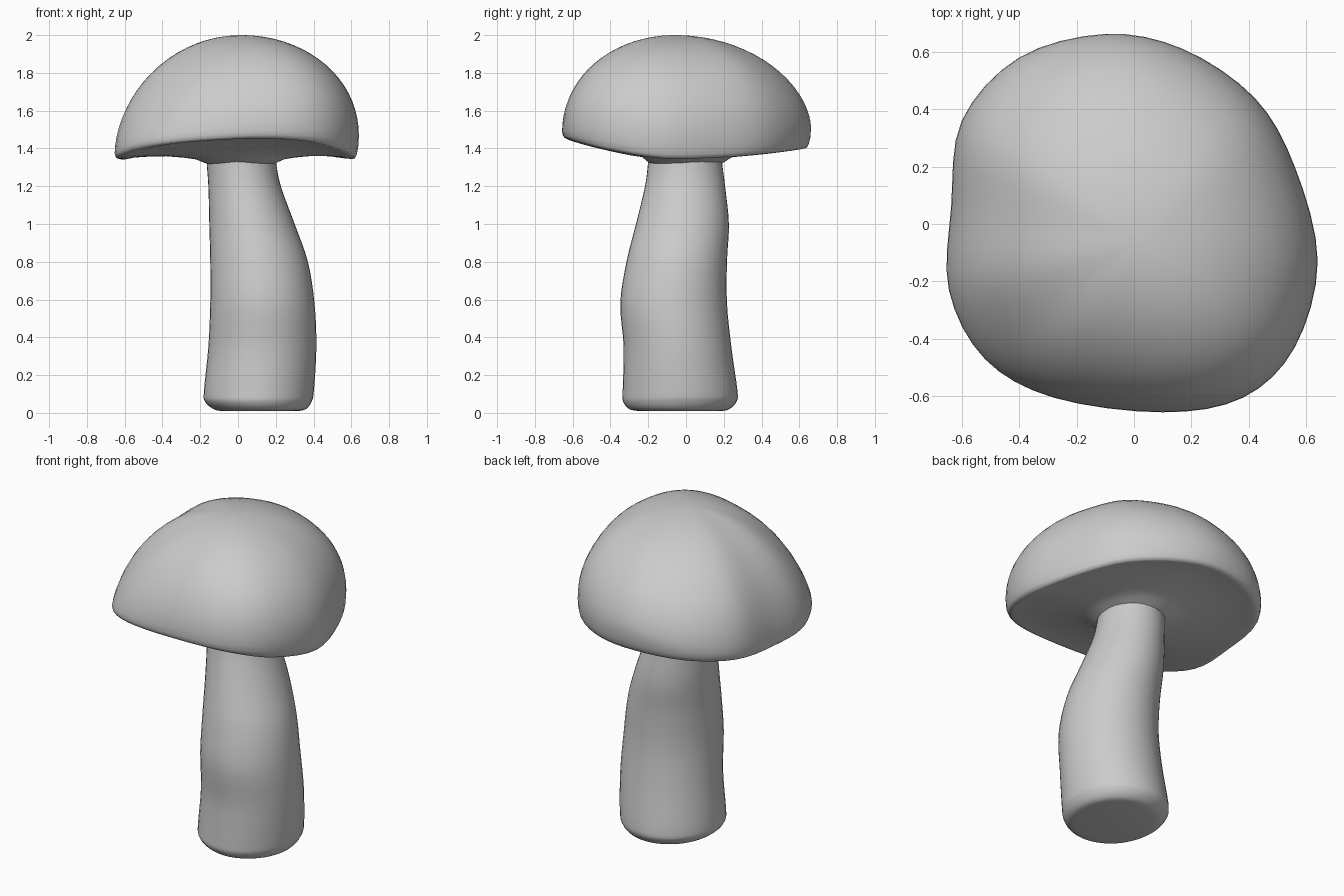
import bpy, math

if "Cube" in bpy.data.objects:
    bpy.data.objects.remove(bpy.data.objects["Cube"])


def catmull(a, b, c, d, t):
    return [0.5 * (2*q + (r-p)*t + (2*p-5*q+4*r-s)*t*t + (3*q-p-3*r+s)*t**3)
            for p, q, r, s in zip(a, b, c, d)]


def resample(rows, steps, closed):
    """Smooth spline through rows of numbers."""
    n, out = len(rows), []
    get = (lambda i: rows[i % n]) if closed else (lambda i: rows[max(0, min(n-1, i))])
    for i in range(n if closed else n - 1):
        for k in range(steps):
            out.append(catmull(get(i-1), get(i), get(i+1), get(i+2), k / steps))
    return out if closed else out + [rows[-1]]


def loft(name, rings):
    """Skin closed rings, listed bottom to top, with end caps."""
    n = len(rings[0])
    verts = [v for r in rings for v in r]
    faces = [(j*n+i, j*n+(i+1) % n, (j+1)*n+(i+1) % n, (j+1)*n+i)
             for j in range(len(rings)-1) for i in range(n)]
    faces.append(tuple(reversed(range(n))))
    faces.append(tuple(range(len(verts)-n, len(verts))))
    mesh = bpy.data.meshes.new(name)
    mesh.from_pydata(verts, [], faces)
    mesh.polygons.foreach_set("use_smooth", [True] * len(mesh.polygons))
    ob = bpy.data.objects.new(name, mesh)
    bpy.context.collection.objects.link(ob)
    return ob


# Stem: z, x min, x max, y min, y max
stem_rows = [
    (0.01, -0.09, 0.32, -0.25, 0.19), (0.02, -0.13, 0.36, -0.30, 0.23),
    (0.06, -0.175, 0.39, -0.333, 0.268), (0.12, -0.18, 0.402, -0.335, 0.272),
    (0.35, -0.157, 0.415, -0.33, 0.24), (0.58, -0.147, 0.405, -0.348, 0.217),
    (0.80, -0.147, 0.37, -0.315, 0.217), (1.00, -0.152, 0.30, -0.265, 0.227),
    (1.20, -0.157, 0.227, -0.217, 0.207), (1.34, -0.167, 0.20, -0.20, 0.19),
    (1.45, -0.17, 0.195, -0.195, 0.19)]
stem_rings = []
for z, x0, x1, y0, y1 in resample(stem_rows, 4, False):
    stem_rings.append([((x0+x1)/2 + (x1-x0)/2*math.cos(a), (y0+y1)/2 + (y1-y0)/2*math.sin(a), z)
                       for a in (2*math.pi*i/40 for i in range(40))])
loft("stem", stem_rings)

# Cap outline: x, y, lowest z of the rim, height of widest point above it, dome power
rim = [
    (0.64, -0.13, 1.345, 0.12, 0.48), (0.56, 0.20, 1.35, 0.12, 0.47),
    (0.42, 0.44, 1.37, 0.11, 0.47), (0.17, 0.61, 1.39, 0.11, 0.53),
    (-0.10, 0.662, 1.40, 0.11, 0.57), (-0.40, 0.58, 1.385, 0.07, 0.55),
    (-0.60, 0.36, 1.36, 0.05, 0.52), (-0.637, 0.06, 1.34, 0.03, 0.52),
    (-0.645, -0.23, 1.35, 0.03, 0.58), (-0.52, -0.47, 1.395, 0.03, 0.72),
    (-0.28, -0.605, 1.43, 0.03, 0.62), (0.10, -0.656, 1.45, 0.04, 0.50),
    (0.38, -0.605, 1.435, 0.06, 0.47), (0.56, -0.43, 1.39, 0.10, 0.47)]
rim = resample(rim, 4, True)
cap_rings = []


def add_ring(s, height, cy):
    cap_rings.append([(0.02 + (x-0.02)*s, cy + (y-cy)*s, height(lo, up, k))
                      for x, y, lo, up, k in rim])


# Underside from the stem out to the rim: scale, centre height, blend toward rim, lift
for s, base, f, lift in [(0.22, 1.31, 0, 0), (0.30, 1.325, 0, 0), (0.36, 1.342, 0.15, 0),
                         (0.45, 1.355, 0.3, 0), (0.60, 1.37, 0.5, 0.004),
                         (0.75, 1.375, 0.75, 0.008), (0.87, 1.375, 0.9, 0.008),
                         (0.93, 1.37, 1, 0.003), (0.965, 1.37, 1, 0.003)]:
    add_ring(s, lambda lo, up, k: base + (lo-base)*f + lift, 0.0)
# Rolled edge
for s, f in [(0.982, 0.2), (0.994, 0.5)]:
    add_ring(s, lambda lo, up, k: lo + up*f, -0.03)
# Dome
for i in range(19):
    s = math.cos(math.radians(i * 4.9))
    add_ring(s, lambda lo, up, k: lo + up + (2.0-lo-up) * max(0, 1-s*s)**k, -0.06)
loft("cap", cap_rings)
